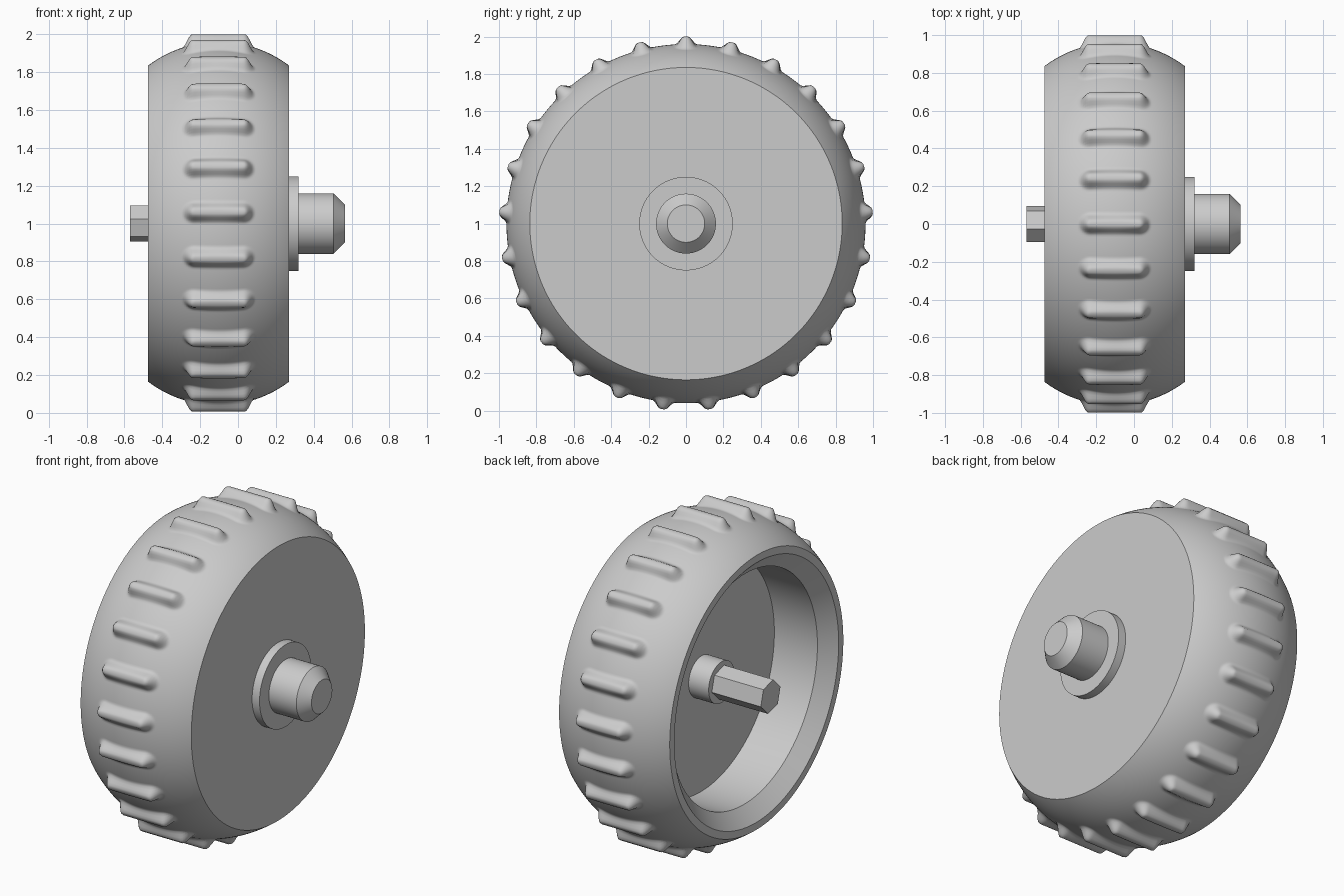
import bpy, bmesh, math

if "Cube" in bpy.data.objects:
    bpy.data.objects.remove(bpy.data.objects["Cube"], do_unlink=True)

GREY = (0.6, 0.6, 0.6, 1.0)
grey = bpy.data.materials.new("plain grey")
grey.use_nodes = True
grey.diffuse_color = GREY
grey.node_tree.nodes["Principled BSDF"].inputs["Base Color"].default_value = GREY

RIBS = 25
MID = -0.1025       # centre plane of the tread
HALF = 0.3725       # half the tread width
PEAK, EDGE = 0.96, 0.835


def lathe(name, profile, segs, start=0.0, radius=None):
    """Revolve (x, r) points about the x axis through z = 1."""
    bm = bmesh.new()
    rings = []
    for i in range(segs):
        a = start + math.tau * i / segs
        ring = []
        for x, r in profile:
            if radius:
                r = radius(x, r, a)
            ring.append(bm.verts.new((x, r * math.sin(a), 1 + r * math.cos(a))))
        rings.append(ring)
    for i in range(segs):
        p, q = rings[i], rings[(i + 1) % segs]
        for j in range(len(profile) - 1):
            bm.faces.new((p[j], p[j + 1], q[j + 1], q[j]))
    bmesh.ops.remove_doubles(bm, verts=bm.verts, dist=1e-5)
    bmesh.ops.recalc_face_normals(bm, faces=bm.faces)
    mesh = bpy.data.meshes.new(name)
    bm.to_mesh(mesh)
    bm.free()
    mesh.materials.append(grey)
    ob = bpy.data.objects.new(name, mesh)
    bpy.context.collection.objects.link(ob)
    bpy.ops.object.select_all(action='DESELECT')
    ob.select_set(True)
    bpy.context.view_layer.objects.active = ob
    bpy.ops.object.shade_smooth_by_angle(angle=math.radians(40))
    return ob


def crown(x):
    """Radius of the curved tread without ribs."""
    sag = PEAK - EDGE
    big = (HALF ** 2 + sag ** 2) / (2 * sag)
    return PEAK - big + math.sqrt(big ** 2 - (x - MID) ** 2)


def ribbed(x, r, a):
    """Raise softly blended ribs across the tread."""
    if r < EDGE - 0.001:
        return r
    pitch = math.tau / RIBS
    off = (a + pitch / 2) % pitch - pitch / 2
    along = max(abs(x - MID) - 0.13, 0)
    t = (math.hypot(along, off * PEAK) - 0.01) / 0.05
    t = min(max(t, 0), 1)
    return r + (1 - r) * (1 - t * t * (3 - 2 * t))


# Wheel: cavity floor, cavity wall, chamfered lip, tread, closed outer face
COLS = 72
tread = [MID - HALF + 2 * HALF * i / COLS for i in range(COLS + 1)]
cavity = [(-0.105, 0), (-0.105, 0.7), (-0.395, 0.7), (-0.475, 0.79)]
lathe("wheel", cavity + [(x, crown(x)) for x in tread] + [(0.27, 0)],
      RIBS * 24, radius=ribbed)

# Outer hub: flange and chamfered shaft
lathe("hub_flange", [(0.26, 0), (0.26, 0.25), (0.32, 0.25), (0.32, 0)], 96)
lathe("hub_shaft", [(0.3, 0), (0.3, 0.16), (0.505, 0.16), (0.565, 0.1), (0.565, 0)], 96)

# Inner hub: round boss and hexagonal axle
lathe("inner_boss", [(-0.09, 0), (-0.09, 0.125), (-0.24, 0.125), (-0.24, 0)], 96)
lathe("hex_axle", [(-0.22, 0), (-0.22, 0.098), (-0.57, 0.098), (-0.57, 0)], 6,
      start=math.radians(45))
